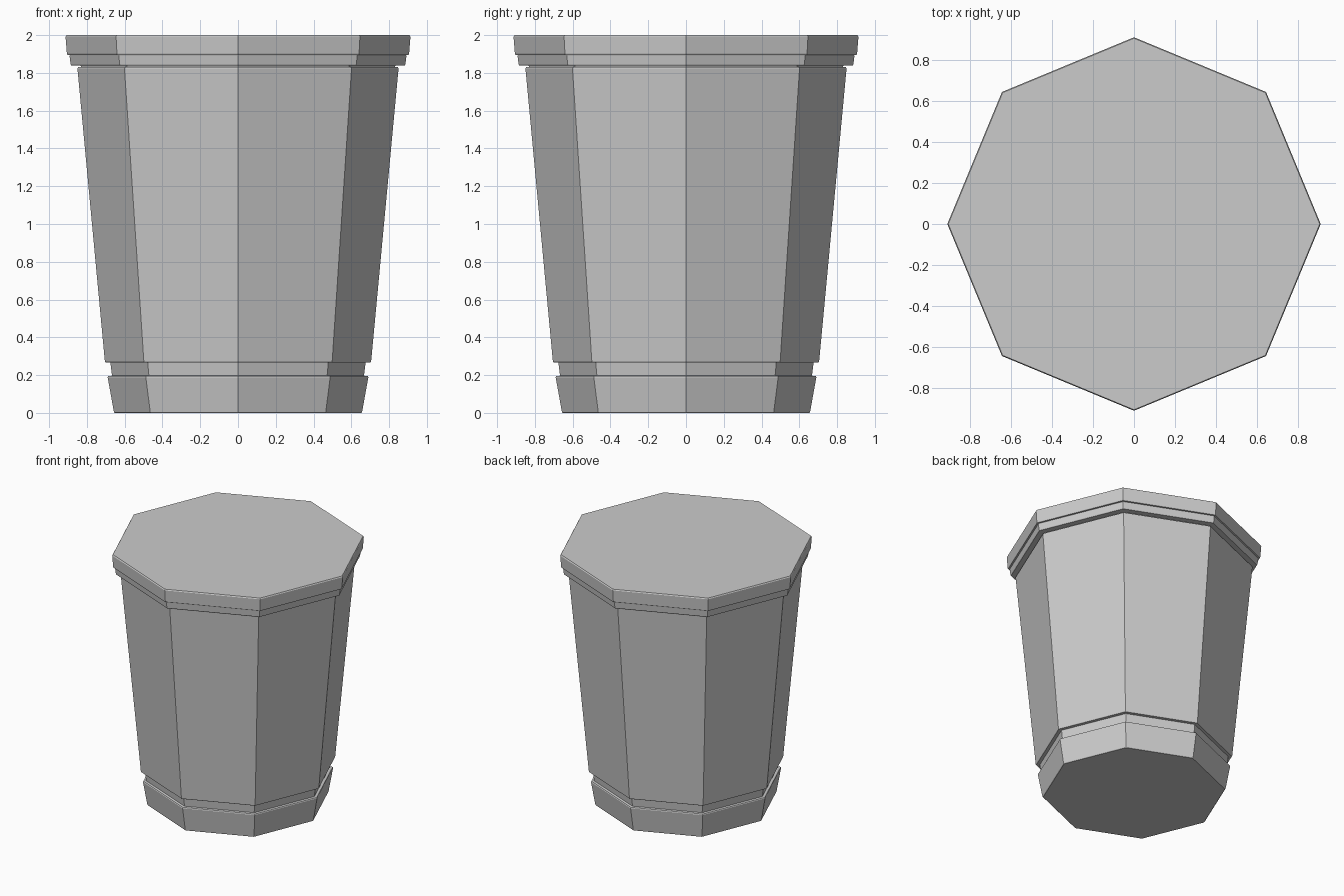
import bpy
import bmesh
from math import cos, sin, tau

if "Cube" in bpy.data.objects:
    bpy.data.objects.remove(bpy.data.objects["Cube"])

SIDES = 8


def lathe(name, profile, cap_bottom=False, cap_top=False):
    """Octagonal turned shape from (radius, height) points, corners on the axes."""
    bm = bmesh.new()
    rings = [[bm.verts.new((r * cos(tau * i / SIDES), r * sin(tau * i / SIDES), z))
              for i in range(SIDES)] for r, z in profile]
    for low, high in zip(rings, rings[1:]):
        for i in range(SIDES):
            j = (i + 1) % SIDES
            bm.faces.new((low[i], low[j], high[j], high[i]))
    if cap_bottom:
        bm.faces.new(rings[0][::-1])
    if cap_top:
        bm.faces.new(rings[-1])
    mesh = bpy.data.meshes.new(name)
    bm.to_mesh(mesh)
    bm.free()
    obj = bpy.data.objects.new(name, mesh)
    bpy.context.collection.objects.link(obj)
    return obj


# Foot with the recessed groove above it
lathe("foot", [(0.652, 0.0), (0.657, 0.005), (0.690, 0.188), (0.687, 0.195),
               (0.667, 0.197), (0.676, 0.268)], cap_bottom=True)

# Tapered wall, joined to the groove below and the neck above
lathe("wall", [(0.676, 0.268), (0.702, 0.268), (0.705, 0.274), (0.850, 1.823),
               (0.846, 1.830), (0.832, 1.832)])

# Stepped rim with its closed flat top
lathe("rim", [(0.832, 1.832), (0.833, 1.839), (0.882, 1.839), (0.886, 1.845),
              (0.892, 1.890), (0.890, 1.895), (0.903, 1.896), (0.906, 1.902),
              (0.913, 1.992), (0.908, 2.0)], cap_top=True)
